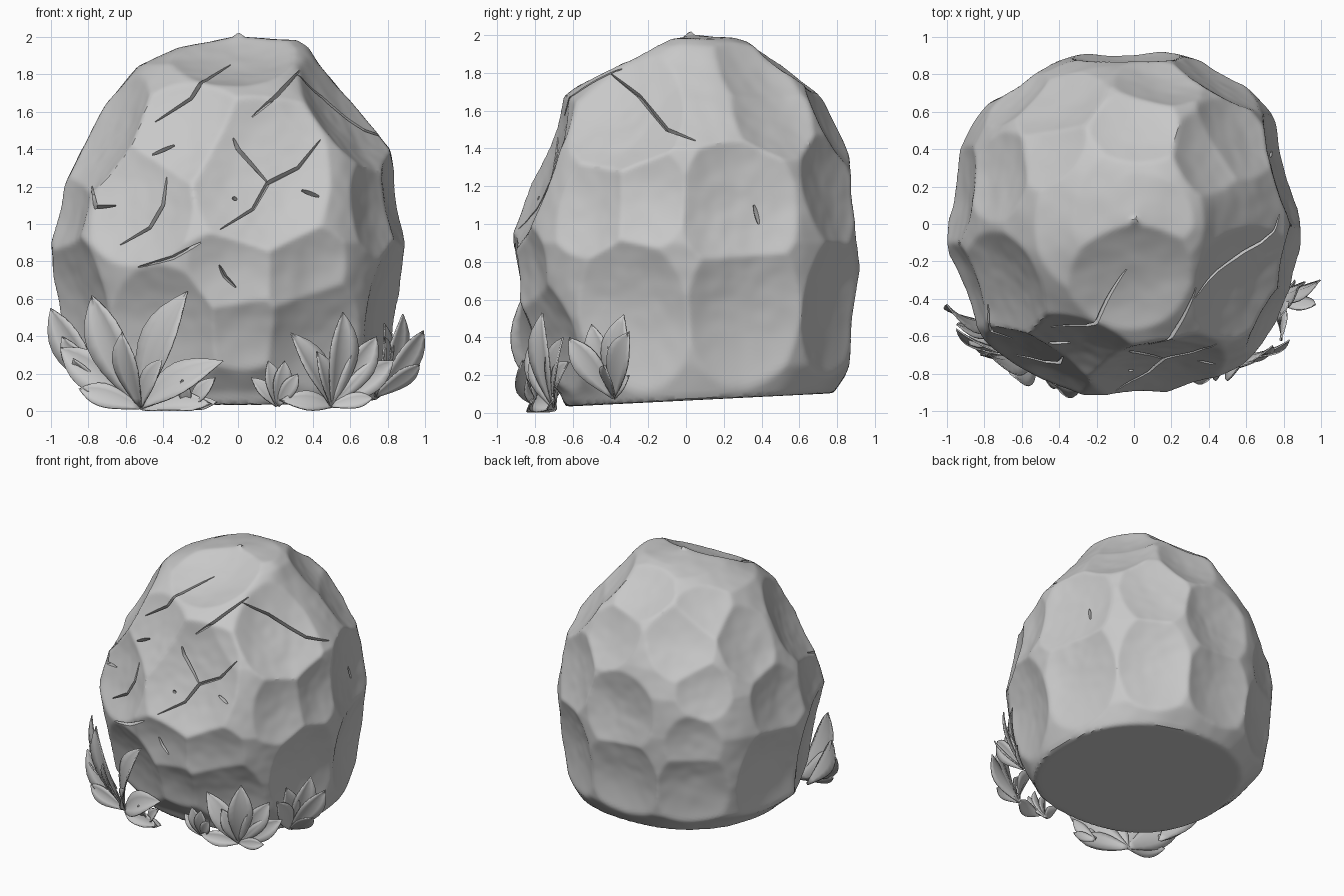
import bpy, bmesh, math
from mathutils import Vector, noise
from mathutils.bvhtree import BVHTree

cube = bpy.data.objects.get("Cube")
if cube:
    bpy.data.objects.remove(cube, do_unlink=True)

stone_grey = bpy.data.materials.new("stone_grey")
stone_grey.use_nodes = True
GREY = (.58, .58, .58, 1)
stone_grey.diffuse_color = GREY
stone_grey.node_tree.nodes["Principled BSDF"].inputs["Base Color"].default_value = GREY


def add_object(name, mesh):
    obj = bpy.data.objects.new(name, mesh)
    bpy.context.collection.objects.link(obj)
    mesh.materials.append(stone_grey)
    bpy.ops.object.select_all(action='DESELECT')
    obj.select_set(True)
    bpy.context.view_layer.objects.active = obj
    return obj


# Boulder envelope: height, then reach to -x, +x, front, back
ENVELOPE = [
    (0, .66, .72, .62, .7), (.1, .75, .76, .66, .77), (.25, .92, .8, .77, .87),
    (.5, .96, .84, .86, .91), (.9, .99, .88, .93, .92), (1.2, .92, .84, .84, .9),
    (1.4, .83, .8, .77, .84), (1.65, .69, .6, .67, .73), (1.85, .53, .43, .42, .54),
    (1.94, .32, .37, .24, .4), (1.98, .12, .31, .13, .27), (2, .02, .02, .02, .02)]


def field(p):
    """Negative inside the envelope, positive outside."""
    z = min(max(p.z, 0), 1.999)
    for low, high in zip(ENVELOPE, ENVELOPE[1:]):
        if z <= high[0]:
            break
    f = (z - low[0]) / (high[0] - low[0])
    i = 1 if p.x < 0 else 2
    j = 3 if p.y < 0 else 4
    sx = low[i] + (high[i] - low[i]) * f
    sy = low[j] + (high[j] - low[j]) * f
    return (abs(p.x) / sx) ** 2.25 + (abs(p.y) / sy) ** 2.25 - 1.02


def reach(origin, direction):
    near, far = 0.0, 1.6
    for _ in range(15):
        mid = (near + far) / 2
        if field(origin + direction * mid) > 0:
            far = mid
        else:
            near = mid
    return near


# Shallow round scoops that chisel the stone
CENTRE = Vector((0, 0, .95))
scoops = []


def scoop(origin, direction, size):
    p = origin + direction * reach(origin, direction)
    e = .05
    axes = [Vector((e, 0, 0)), Vector((0, e, 0)), Vector((0, 0, e))]
    n = Vector([field(p + a) - field(p - a) for a in axes]).normalized()
    radius = size * 4.5
    depth = size * size / 2 * (1 + 1 / radius)
    rel = p + n * (radius - depth) - CENTRE
    scoops.append((rel, rel.length_squared - radius * radius))


FRONT = [(-.29, 1.6, .32), (.15, 1.27, .36), (.27, 1.45, .22), (-.54, 1.1, .32),
         (-.03, .8, .22), (.37, .8, .25), (.03, .45, .2), (-.42, .45, .32), (.42, .4, .3)]
for x, z, size in FRONT:
    scoop(Vector((x, 0, z)), Vector((0, -1, 0)), size)

# Compass angle, height, size
LOWER = [(-20, .5, .32), (22, .52, .32), (60, .52, .31), (94, .5, .29),
         (128, .48, .29), (166, .5, .33), (203, .5, .38)]
MIDDLE = [(-34, 1.08, .24), (-14, 1.15, .22), (20, 1.1, .32), (60, 1.2, .3),
          (92, 1.06, .27), (128, .87, .22), (133, 1.24, .22), (170, 1.08, .26), (200, 1.05, .25)]
UPPER = [(-30, 1.58, .34), (42, 1.6, .26), (80, 1.6, .25), (122, 1.62, .29),
         (160, 1.55, .25), (206, 1.5, .33)]
for azimuth, z, size in LOWER + MIDDLE + UPPER:
    a = math.radians(azimuth)
    scoop(Vector((0, 0, z)), Vector((math.cos(a), math.sin(a), 0)), size)

TOP = [(-.02, -.35, .3), (.02, .55, .26), (-.45, .4, .24), (.4, .4, .24)]
for x, y, size in TOP:
    scoop(Vector((x, y, 1)), Vector((0, 0, 1)), size)

# Boulder: a fine ball pushed onto the chiselled envelope and a tilted base
bm = bmesh.new()
bmesh.ops.create_icosphere(bm, subdivisions=7, radius=1)
base_normal = Vector((0, .05, -1)).normalized()
base_reach = (Vector((0, 0, .065)) - CENTRE).dot(base_normal)
for v in bm.verts:
    d = v.co.normalized()
    r = reach(CENTRE, d)
    for rel, k in scoops:
        b = d.dot(rel)
        if b > 0 and b * b > k:
            r = min(r, b - math.sqrt(b * b - k))
    r += noise.noise(d * 4) * .008 + noise.noise(d * 11) * .003
    facing = d.dot(base_normal)
    if facing > 0:
        r = min(r, base_reach / facing)
    v.co = CENTRE + d * r
bmesh.ops.smooth_vert(bm, verts=bm.verts, factor=.5,
                      use_axis_x=True, use_axis_y=True, use_axis_z=True)
surface = BVHTree.FromBMesh(bm)
mesh = bpy.data.meshes.new("boulder")
bm.to_mesh(mesh)
bm.free()
boulder = add_object("boulder", mesh)

# Cracks: tapered grooves cut into the stone
FRONT_CRACKS = [
    [(-.04, 1.85), (-.2, 1.75), (-.25, 1.67), (-.48, 1.52)],
    [(-.34, 1.42), (-.48, 1.36)],
    [(.44, 1.45), (.32, 1.3), (.16, 1.22), (.08, 1.08), (-.13, .95)],
    [(.16, 1.22), (0, 1.4), (-.03, 1.47)],
    [(.34, 1.18), (.45, 1.14)],
    [(-.38, 1.25), (-.4, 1.1), (-.47, .98), (-.66, .87)],
    [(-.2, .9), (-.35, .82), (-.57, .76)],
    [(-.78, 1.2), (-.76, 1.09), (-.63, 1.1)],
    [(-.1, .78), (-.07, .72), (0, .65)],
    [(.33, 1.82), (.2, 1.68), (.05, 1.55)],
    [(-.03, 1.14), (0, 1.13)]]
SIDE_CRACKS = [
    [(-.43, 1.82), (-.25, 1.68), (-.1, 1.5), (.08, 1.43)],
    [(.36, 1.1), (.39, .98)]]


def crack(path, start, direction):
    hits = []
    for a, b in zip(path, path[1:]):
        for i in range(6):
            hit = surface.ray_cast(start(*Vector(a).lerp(Vector(b), i / 6)), direction)
            if hit[0]:
                hits.append(hit[:2])
    bm = bmesh.new()
    rings = []
    for i, (p, n) in enumerate(hits):
        tangent = hits[min(i + 1, len(hits) - 1)][0] - hits[max(i - 1, 0)][0]
        taper = math.sin(math.pi * (i + .5) / len(hits)) ** .6
        side = tangent.cross(n).normalized() * .011 * taper
        rise = n * .035 * taper
        rings.append([bm.verts.new(p + o) for o in (side, rise, -side, -rise)])
    for a, b in zip(rings, rings[1:]):
        for i in range(4):
            j = (i + 1) % 4
            bm.faces.new((a[i], a[j], b[j], b[i]))
    bm.faces.new(rings[0])
    bm.faces.new(rings[-1])
    bmesh.ops.recalc_face_normals(bm, faces=bm.faces)
    mesh = bpy.data.meshes.new("crack_cutter")
    bm.to_mesh(mesh)
    bm.free()
    cutter = add_object("crack_cutter", mesh)
    cutter.hide_render = True
    groove = boulder.modifiers.new("groove", 'BOOLEAN')
    groove.operation = 'DIFFERENCE'
    groove.solver = 'MANIFOLD'
    groove.object = cutter
    bpy.context.view_layer.objects.active = boulder
    bpy.ops.object.modifier_apply(modifier=groove.name)
    bpy.data.objects.remove(cutter, do_unlink=True)


for path in FRONT_CRACKS:
    crack(path, lambda x, z: Vector((x, -2, z)), Vector((0, 1, 0)))
for path in SIDE_CRACKS:
    crack(path, lambda y, z: Vector((2, y, z)), Vector((-1, 0, 0)))
boulder.select_set(True)
bpy.ops.object.shade_smooth_by_angle(angle=math.radians(30))


# Leaf clusters: pointed, folded, arching blades from a shared root
def leaf_cluster(name, root, tips):
    root = Vector(root)
    out = (Vector((root.x, root.y, 0)).normalized() + Vector((0, 0, .35))).normalized()
    verts, faces = [], []
    rows, cols = 10, 5
    for tip in tips:
        span = Vector(tip) - root
        side = span.cross(out).normalized()
        first = len(verts)
        for i in range(rows):
            u = i / (rows - 1)
            spine = root + span * u + out * (span.length * .3 * u * (1 - u))
            half = span.length * .17 * math.sin(math.pi * u ** 1.1) + .012 * (1 - u)
            for j in range(cols):
                s = j / 2 - 1
                p = spine + side * half * s + out * half * .3 * abs(s)
                p.z = max(p.z, .005)
                verts.append(p)
                if i and j:
                    k = first + i * cols + j
                    faces.append((k - cols - 1, k - cols, k, k - 1))
    mesh = bpy.data.meshes.new(name)
    mesh.from_pydata(verts, [], faces)
    obj = add_object(name, mesh)
    bpy.ops.object.shade_smooth_by_angle(angle=math.radians(50))
    solid = obj.modifiers.new("thickness", 'SOLIDIFY')
    solid.thickness = .008
    solid.offset = 0


leaf_cluster("right_front_leaves", (-.52, -.69, .02), [
    (-.78, -.69, .62), (-.27, -.85, .64), (-.08, -.87, .27), (-.95, -.56, .34),
    (-.14, -.83, .04), (-.62, -.83, .42), (-.4, -.87, .28), (-.85, -.66, .12)])
leaf_cluster("right_side_leaves", (-.7, -.54, .08), [
    (-1, -.43, .55), (-.94, -.54, .4), (-.88, -.64, .28)])
leaf_cluster("right_small_leaves", (-.26, -.76, .02), [
    (-.12, -.84, .18), (-.3, -.84, .17), (-.11, -.82, .05)])
leaf_cluster("middle_small_leaves", (.21, -.75, .03), [
    (.07, -.78, .18), (.16, -.82, .27), (.25, -.83, .27), (.32, -.82, .2)])
leaf_cluster("left_front_leaves", (.5, -.7, .03), [
    (.28, -.8, .42), (.56, -.76, .53), (.42, -.81, .32), (.74, -.65, .4),
    (.83, -.62, .27), (.72, -.7, .07), (.22, -.8, .06)])
leaf_cluster("left_side_leaves", (.73, -.38, .08), [
    (.88, -.33, .52), (.99, -.3, .43), (.97, -.43, .25),
    (.78, -.62, .4), (.78, -.5, .47), (.86, -.3, .2)])
